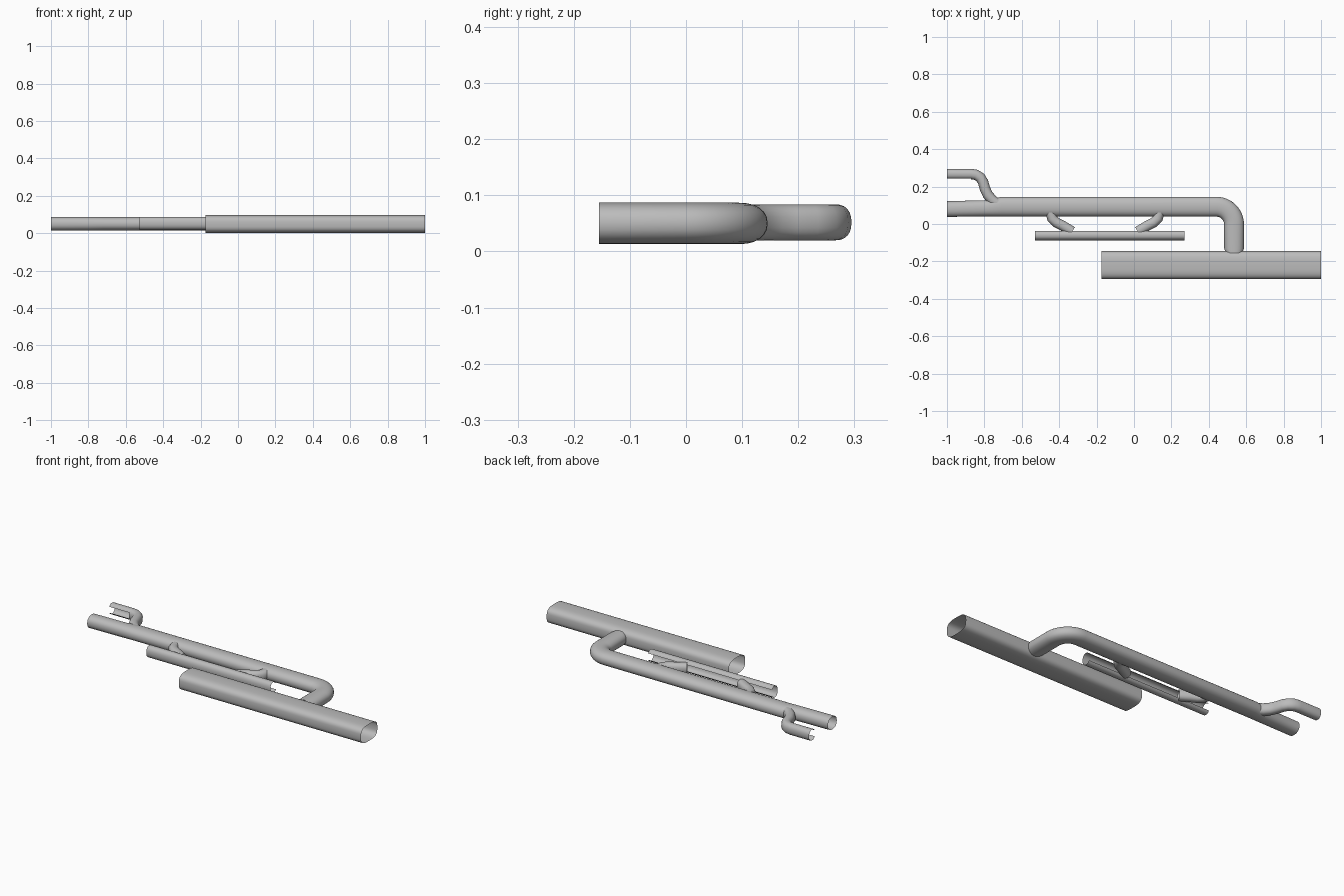
import bpy, bmesh, math
from mathutils import Vector

cube = bpy.data.objects.get("Cube")
if cube:
    bpy.data.objects.remove(cube, do_unlink=True)

grey = bpy.data.materials.new("pipe grey")
grey.use_nodes = True
colour = (0.5, 0.5, 0.5, 1)
grey.diffuse_color = colour
grey.node_tree.nodes["Principled BSDF"].inputs["Base Color"].default_value = colour


def power(v, p):
    return math.copysign(abs(v) ** p, v)


def tube(name, path, z, half_height, squareness=2.3, sides=24, is_open=None):
    """Open-ended shell swept along (x, y, half_width) points at height z."""
    bm = bmesh.new()
    rings = []
    for i, (x, y, half_width) in enumerate(path):
        a, b = path[max(i - 1, 0)], path[min(i + 1, len(path) - 1)]
        t = Vector((b[0] - a[0], b[1] - a[1], 0)).normalized()
        normal = Vector((-t.y, t.x, 0))
        ring = []
        for k in range(sides):
            ang = math.tau * k / sides
            w = half_width * power(math.cos(ang), 2 / squareness)
            h = half_height * power(math.sin(ang), 2 / squareness)
            ring.append(bm.verts.new(Vector((x, y, z + h)) + normal * w))
        rings.append(ring)
    for i in range(len(rings) - 1):
        for k in range(sides):
            side = math.cos(math.tau * (k + 0.5) / sides)
            if is_open and is_open(i, side):
                continue
            n = (k + 1) % sides
            bm.faces.new((rings[i][k], rings[i][n], rings[i + 1][n], rings[i + 1][k]))
    bmesh.ops.recalc_face_normals(bm, faces=bm.faces)
    mesh = bpy.data.meshes.new(name)
    bm.to_mesh(mesh)
    bm.free()
    mesh.materials.append(grey)
    obj = bpy.data.objects.new(name, mesh)
    bpy.context.collection.objects.link(obj)
    bpy.ops.object.select_all(action="DESELECT")
    bpy.context.view_layer.objects.active = obj
    obj.select_set(True)
    bpy.ops.object.shade_smooth_by_angle(angle=math.radians(40))
    return obj


# Wide flat-topped duct at the front
tube("wide_duct", [(-0.175, -0.22, 0.075), (1, -0.22, 0.075)], 0.0485, 0.0485, 3.2, 40)

# Long main pipe with a rounded elbow that runs into the duct
r = 0.095
elbow = [(0.44 + r * math.sin(a), 0.0925 - r + r * math.cos(a), 0.053)
         for a in (math.pi / 2 * i / 12 for i in range(13))]
tube("main_pipe",
     [(-1, 0.08, 0.042), (-0.79, 0.084, 0.043), (-0.71, 0.0925, 0.0525)]
     + elbow + [(0.535, -0.13, 0.053), (0.535, -0.155, 0.045)], 0.05, 0.037)

# Slim rod, open along the side facing the main pipe
tube("slim_rod", [(-0.53, -0.06, 0.027), (0.27, -0.06, 0.027)], 0.053, 0.034,
     is_open=lambda i, side: side > 0.8)

# Mirrored curved links between rod and main pipe
link = [(-0.447, 0.065), (-0.438, 0.03), (-0.415, 0.008), (-0.38, -0.01), (-0.33, -0.04)]
for name, flip in (("right_link", False), ("left_link", True)):
    tube(name, [(-0.31 - x if flip else x, y, 0.027) for x, y in link], 0.052, 0.03)

# Curved branch at the far end, open on its inner side along the straight run
branch = [(-1, 0.267), (-0.87, 0.267), (-0.845, 0.263), (-0.822, 0.249), (-0.807, 0.225),
          (-0.797, 0.19), (-0.782, 0.157), (-0.757, 0.127), (-0.725, 0.105), (-0.69, 0.093)]
tube("side_branch", [(x, y, 0.028) for x, y in branch], 0.052, 0.032,
     is_open=lambda i, side: i < 1 and side < -0.8)
